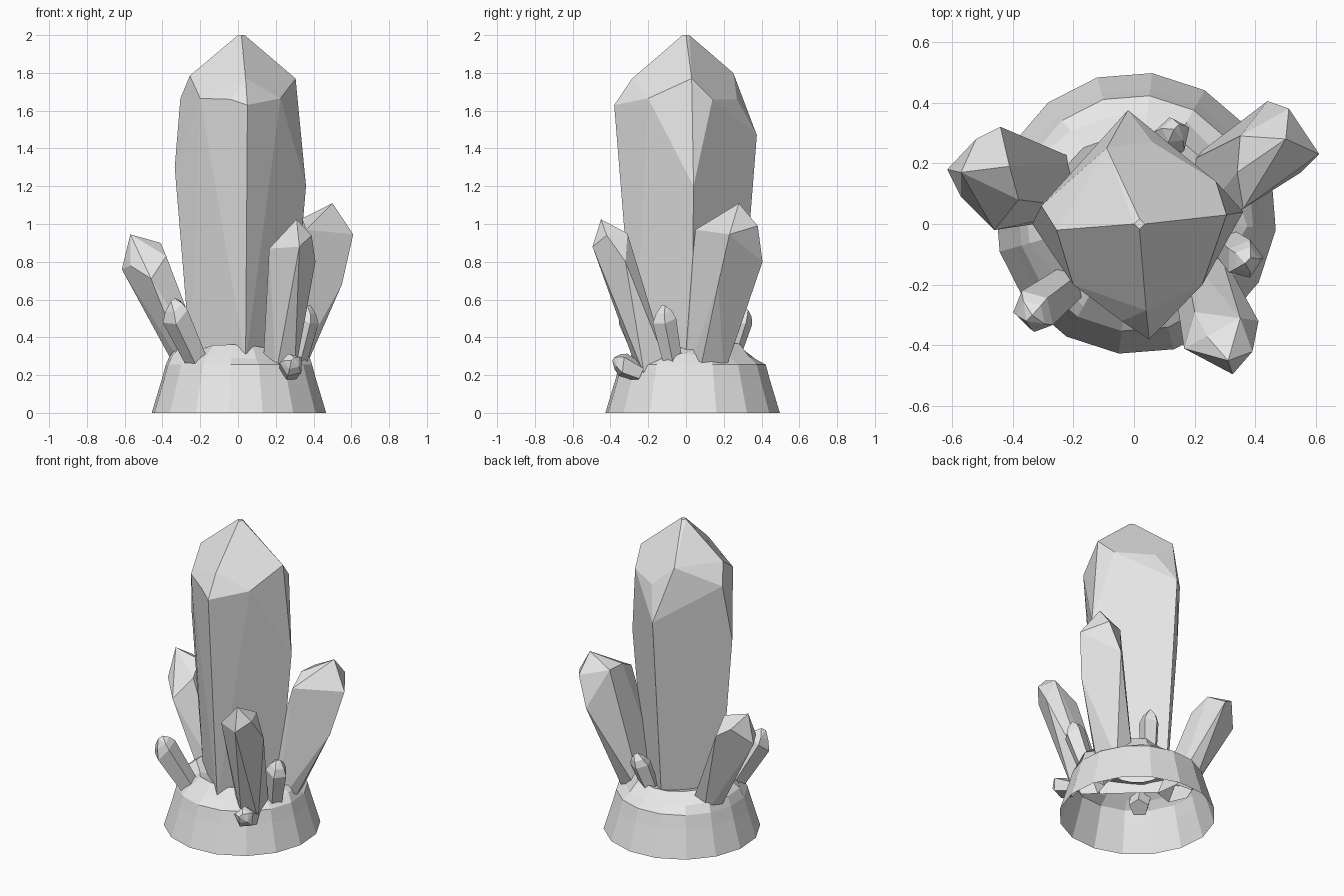
import bpy, bmesh, math, random
from mathutils import Vector

if "Cube" in bpy.data.objects:
    bpy.data.objects.remove(bpy.data.objects["Cube"])
random.seed(4)

stone = bpy.data.materials.new("pale_grey_stone")
stone.use_nodes = True
grey = (0.8, 0.8, 0.8, 1)
stone.diffuse_color = grey
stone.node_tree.nodes["Principled BSDF"].inputs["Base Color"].default_value = grey


def finish(bm, name):
    mesh = bpy.data.meshes.new(name)
    bm.to_mesh(mesh)
    bm.free()
    mesh.materials.append(stone)
    obj = bpy.data.objects.new(name, mesh)
    bpy.context.collection.objects.link(obj)
    return obj


def cut_gem(name, points, foot=(), foot_z=0.2):
    """Convex faceted solid around the points, left open at its flat foot outline."""
    bm = bmesh.new()
    corners = list(points) + [(x, y, foot_z) for x, y in foot]
    verts = [bm.verts.new(p) for p in corners]
    hull = bmesh.ops.convex_hull(bm, input=verts)
    spare = {v for v in hull["geom_interior"] + hull["geom_unused"]
             if isinstance(v, bmesh.types.BMVert)}
    bmesh.ops.delete(bm, geom=list(spare), context="VERTS")
    bmesh.ops.dissolve_limit(bm, angle_limit=math.radians(6),
                             verts=bm.verts[:], edges=bm.edges[:])
    bmesh.ops.recalc_face_normals(bm, faces=bm.faces[:])
    if foot:
        buried = [f for f in bm.faces
                  if all(abs(v.co.z - foot_z) < 0.001 for v in f.verts)]
        bmesh.ops.delete(bm, geom=buried, context="FACES")
    return finish(bm, name)


def shard(name, base, shoulder, tip, radius, turn=0.0, sides=5):
    """Small tapered leaning prism with a chamfered, off-centre point."""
    base, shoulder, tip = Vector(base), Vector(shoulder), Vector(tip)
    axis = (shoulder - base).normalized()
    u = axis.orthogonal().normalized()
    v = axis.cross(u)
    points = [tip + u * radius * 0.2, tip - u * radius * 0.2]
    for i in range(sides):
        a = turn + math.tau * i / sides
        out = u * math.cos(a) + v * math.sin(a)
        slide = axis * radius * random.uniform(-0.35, 0.35)
        points.append(base + out * radius * 0.75)
        points.append(shoulder + slide + out * radius)
        points.append(shoulder.lerp(tip, 0.55) + slide * 0.4 + out * radius * 0.68)
    return cut_gem(name, points)


def pedestal(name, rings, rough, sides=16):
    """Stack of polygon rings (radius, height), roughened above the band."""
    bm = bmesh.new()
    loops = []
    for level, (r, z) in enumerate(rings):
        loop = []
        for i in range(sides):
            a = math.radians(15.75) + math.tau * i / sides
            j = random.uniform(-rough, rough) if level in (3, 4) else 0
            loop.append(bm.verts.new((0.005 + (r + j) * math.cos(a),
                                      0.035 + (r + j) * math.sin(a), z + j * 0.8)))
        loops.append(loop)
    for low, high in zip(loops, loops[1:]):
        for i in range(sides):
            k = (i + 1) % sides
            bm.faces.new((low[i], low[k], high[k], high[i]))
    return finish(bm, name)


# Hollow pedestal: sloping skirt, band, rocky top running in under the crystals
pedestal("pedestal", [(0.465, 0), (0.412, 0.175), (0.39, 0.255),
                      (0.35, 0.3), (0.27, 0.355), (0.16, 0.32)], 0.024)

# Large central crystal: four-sided shaft with chamfered corners and a point
cut_gem("main_crystal", [
    (0, 0, 2), (0.035, 0, 2), (0.018, 0.018, 2), (0.018, -0.018, 2),
    # ridge ends
    (-0.255, -0.02, 1.785), (0.04, -0.285, 1.77), (0.305, 0.03, 1.77), (-0.09, 0.25, 1.8),
    # lower edge of the point
    (-0.2, -0.2, 1.665), (-0.04, -0.32, 1.66), (0.225, -0.2, 1.665), (0.27, 0.14, 1.66),
    (0.06, 0.27, 1.66), (-0.12, 0.25, 1.66), (-0.305, 0.06, 1.665),
    # shaft corners
    (-0.335, 0, 1.3), (0.05, -0.38, 1.63), (0.36, 0.04, 1.2), (-0.02, 0.375, 1.47)],
    foot=[(-0.25, 0), (0.04, -0.27), (0.28, 0.03), (-0.02, 0.28)], foot_z=0.27)

# Medium crystals leaning outwards
cut_gem("back_left_crystal", [
    (0.5, 0.28, 1.11), (0.35, 0.29, 1.03), (0.34, 0.17, 1.03), (0.36, 0.05, 0.97),
    (0.61, 0.23, 0.945), (0.51, 0.38, 0.99), (0.44, 0.405, 0.8), (0.55, 0.17, 0.68)],
    foot=[(0.34, 0.07), (0.3, 0.2), (0.17, 0.2), (0.17, -0.03), (0.28, 0)])
cut_gem("front_left_crystal", [
    (0.31, -0.45, 1.025), (0.165, -0.41, 0.87), (0.325, -0.495, 0.88), (0.39, -0.42, 0.94),
    (0.41, -0.32, 0.8), (0.35, -0.31, 0.95), (0.2, -0.29, 0.84), (0.24, -0.37, 0.95)],
    foot=[(0.13, -0.18), (0.2, -0.25), (0.3, -0.22), (0.28, -0.08), (0.16, -0.08)])
cut_gem("back_right_crystal", [
    (-0.57, 0.17, 0.945), (-0.615, 0.18, 0.76), (-0.52, 0.28, 0.87), (-0.44, 0.32, 0.82),
    (-0.41, 0.19, 0.9), (-0.38, 0.08, 0.83), (-0.46, -0.02, 0.71), (-0.57, 0.09, 0.78)],
    foot=[(-0.31, 0.12), (-0.26, 0.01), (-0.14, 0.05), (-0.16, 0.2), (-0.27, 0.21)])

# Small crystals around the foot
shard("front_right_shard", (-0.19, -0.18, 0.22), (-0.325, -0.285, 0.51),
      (-0.345, -0.31, 0.6), 0.08)
shard("left_shard", (0.3, -0.06, 0.22), (0.362, -0.115, 0.49),
      (0.375, -0.12, 0.57), 0.067, 0.5)
shard("back_shard", (0.07, 0.22, 0.24), (0.125, 0.29, 0.48),
      (0.14, 0.32, 0.55), 0.062, 0.9)
shard("low_front_shard", (0.27, -0.24, 0.21), (0.285, -0.345, 0.26),
      (0.29, -0.385, 0.285), 0.066, 0.4)
